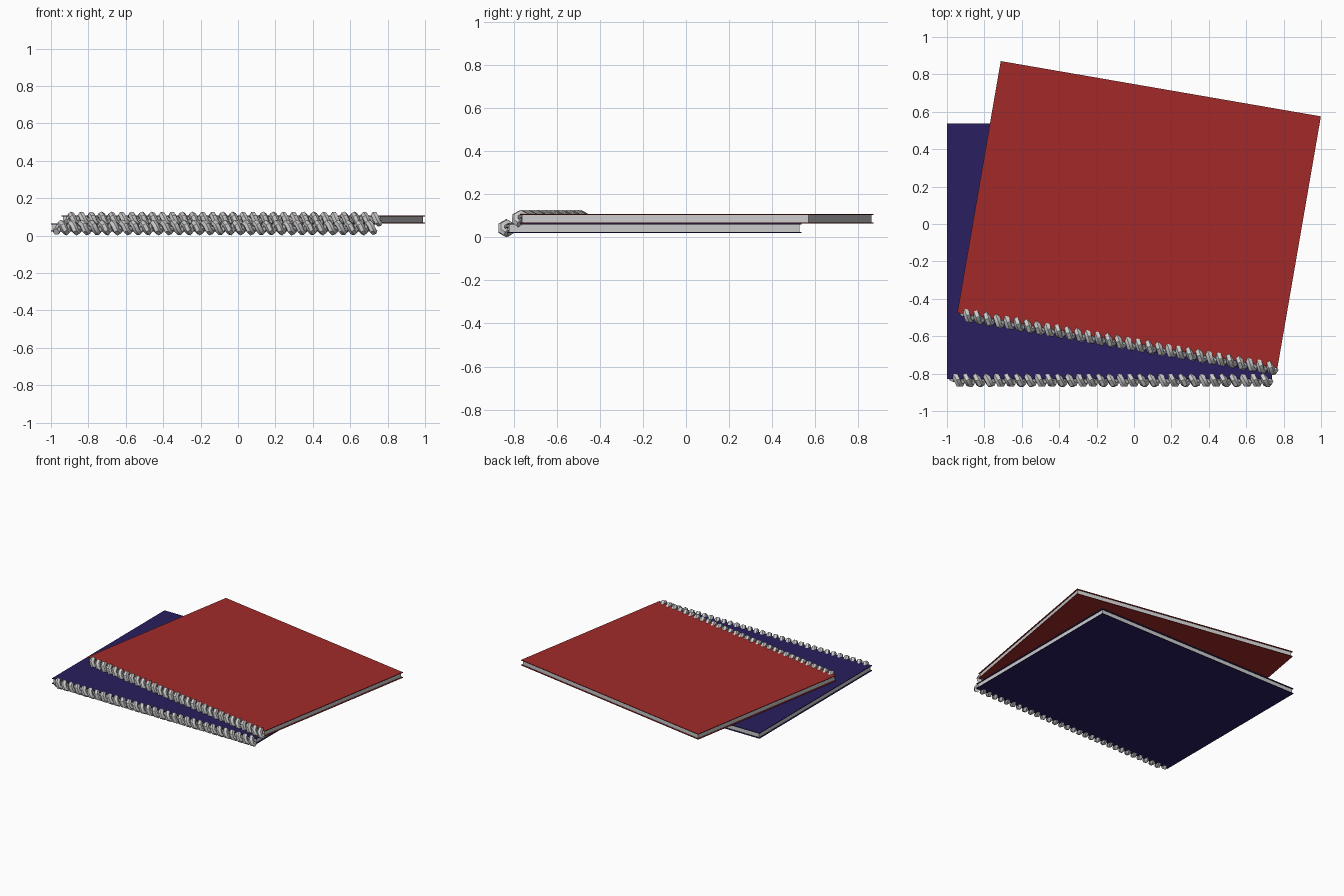
import bpy
import math
from mathutils import Matrix, Vector

if "Cube" in bpy.data.objects:
    bpy.data.objects.remove(bpy.data.objects["Cube"])

W, D = 1.737, 1.366      # cover size
COVER_T = 0.005          # cover thickness
THICK = 0.043            # whole notebook thickness


def material(name, color):
    m = bpy.data.materials.new(name)
    m.diffuse_color = (*color, 1)
    m.use_nodes = True
    m.node_tree.nodes["Principled BSDF"].inputs["Base Color"].default_value = m.diffuse_color
    return m


def slab(name, size, centre, place, mat=None):
    bpy.ops.mesh.primitive_cube_add(size=1)
    ob = bpy.context.object
    ob.name = name
    ob.data.transform(place @ Matrix.Translation(centre) @ Matrix.Diagonal((*size, 1)))
    if mat:
        ob.data.materials.append(mat)
    return ob


def coil(name, place, turns=31, sides=6, radius=0.0225, wire=0.0195):
    # six-sided helix of thick wire along the bound edge, starting at the bottom
    n = turns * sides
    x0, x1 = 0.0275, W - 0.0095
    cu = bpy.data.curves.new(name, 'CURVE')
    cu.dimensions = '3D'
    cu.bevel_depth = wire
    cu.bevel_resolution = 1
    cu.use_fill_caps = True
    sp = cu.splines.new('POLY')
    sp.points.add(n)
    for i in range(n + 1):
        a = 2 * math.pi * i / sides
        p = place @ Vector((x0 + (x1 - x0) * i / n,
                            -0.004 + radius * math.sin(a),
                            -radius * math.cos(a)))
        sp.points[i].co = (*p, 1)
    ob = bpy.data.objects.new(name, cu)
    bpy.context.collection.objects.link(ob)
    # turn the curve into a mesh
    bpy.ops.object.select_all(action='DESELECT')
    ob.select_set(True)
    bpy.context.view_layer.objects.active = ob
    bpy.ops.object.convert(target='MESH')
    bpy.ops.object.shade_smooth_by_angle(angle=math.radians(50))


def notebook(prefix, corner, angle, color):
    # local frame: origin at the front left corner, mid-thickness
    place = Matrix.Translation(corner) @ Matrix.Rotation(angle, 4, 'Z')
    mat = material(prefix + "_cover_colour", color)
    zc = (THICK - COVER_T) / 2
    for side, z in (("top", zc), ("bottom", -zc)):
        slab(f"{prefix}_{side}_cover", (W, D, COVER_T), (W / 2, D / 2, z), place, mat)
    # page block, set in from the cover edges
    inset = 0.008
    slab(prefix + "_pages", (W - 2 * inset, D - 2 * inset, THICK - 2 * COVER_T),
         (W / 2, D / 2, 0), place)
    coil(prefix + "_spiral_binding", place)


notebook("blue_notebook", (-1.0, -0.83, 0.0425), 0, (0.023, 0.013, 0.115))
notebook("red_notebook", (-0.945, -0.475, 0.0865), math.radians(-9.8), (0.36, 0.023, 0.023))
